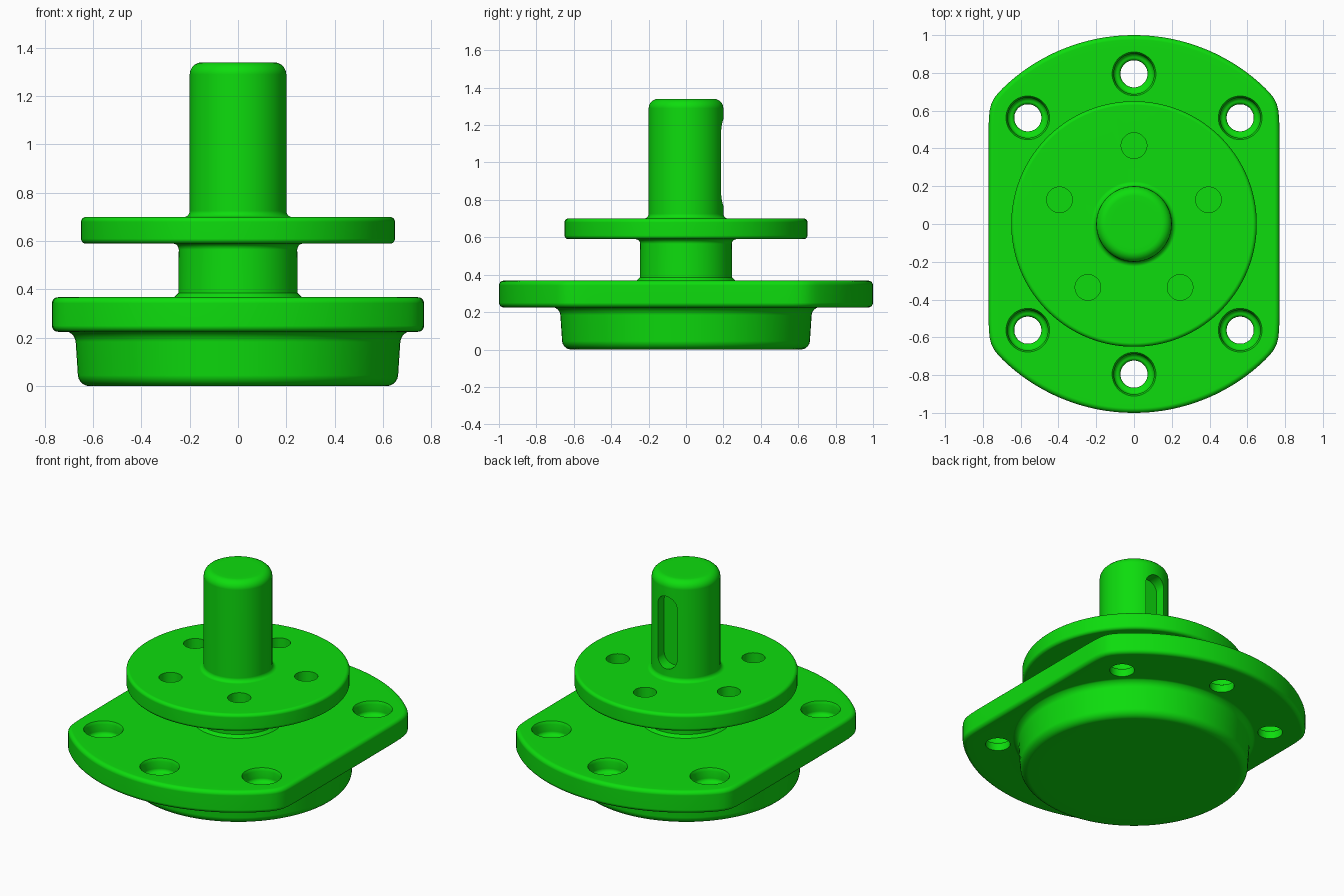
import bpy, bmesh, math
from mathutils import Vector, Matrix

if "Cube" in bpy.data.objects:
    bpy.data.objects.remove(bpy.data.objects["Cube"])

green = bpy.data.materials.new("bright green")
green.diffuse_color = (0.004, 0.72, 0.004, 1)
green.use_nodes = True
green.node_tree.nodes["Principled BSDF"].inputs["Base Color"].default_value = green.diffuse_color


def rounded(points, steps=5):
    """Turn (radius, z, fillet) corners into a profile with arcs."""
    out = []
    for i, p in enumerate(points):
        c, f = Vector(p[:2]), (p[2] if len(p) > 2 else 0)
        if not f:
            out.append(c)
            continue
        a = c + (Vector(points[i - 1][:2]) - c).normalized() * f
        b = c + (Vector(points[i + 1][:2]) - c).normalized() * f
        w = math.cos(math.pi / 4)
        for k in range(steps + 1):
            t = k / steps
            u, v, s = (1 - t) ** 2, 2 * t * (1 - t) * w, t * t
            out.append((a * u + c * v + b * s) / (u + v + s))
    return out


def lathe(name, points, seg=96, shape=lambda r, a: r):
    """Closed solid of rings; shape() can alter the radius by angle."""
    bm = bmesh.new()
    rings = []
    for r, z in rounded(points):
        ring = []
        for i in range(seg):
            a = 2 * math.pi * (i + 0.5) / seg
            q = shape(r, a)
            ring.append(bm.verts.new((q * math.cos(a), q * math.sin(a), z)))
        rings.append(ring)
    for lo, hi in zip(rings, rings[1:]):
        for i in range(seg):
            j = (i + 1) % seg
            bm.faces.new((lo[i], lo[j], hi[j], hi[i]))
    bm.faces.new(rings[0][::-1])
    bm.faces.new(rings[-1])
    bmesh.ops.recalc_face_normals(bm, faces=bm.faces)
    me = bpy.data.meshes.new(name)
    bm.to_mesh(me)
    bm.free()
    me.materials.append(green)
    ob = bpy.data.objects.new(name, me)
    bpy.context.collection.objects.link(ob)
    return ob


def combine(ob, other, operation):
    other.hide_render = True
    bpy.context.view_layer.objects.active = ob
    m = ob.modifiers.new("combine", 'BOOLEAN')
    m.operation, m.solver, m.object = operation, 'EXACT', other
    bpy.ops.object.modifier_apply(modifier=m.name)
    bpy.data.objects.remove(other, do_unlink=True)


def finish(ob):
    bpy.ops.object.select_all(action='DESELECT')
    ob.select_set(True)
    bpy.context.view_layer.objects.active = ob
    bpy.ops.object.shade_smooth_by_angle(angle=math.radians(35))
    m = ob.modifiers.new("flat_normals", 'WEIGHTED_NORMAL')
    m.keep_sharp = True


def flat_sided(r, a):
    """Circle with two soft-cornered flats at x = +-0.77."""
    d, p = 1 - r, 45
    return (r ** -p + (abs(math.cos(a)) / (0.77 - d)) ** p) ** (-1 / p)


# Mounting flange with flat sides, and the round boss under it
flange = lathe("mounting_flange", [
    (0.94, 0.225), (1.0, 0.225, 0.025), (1.0, 0.368, 0.025), (0.94, 0.368)],
    192, flat_sided)
boss = lathe("base_boss", [
    (0.55, 0), (0.66, 0, 0.045), (0.675, 0.228, 0.045), (0.724, 0.228), (0.724, 0.3)])
combine(flange, boss, 'UNION')

# Six counterbored bolt holes
for deg in (90, 270, 45, 135, 225, 315):
    a = math.radians(deg)
    hole = lathe("bolt_hole_cutter", [
        (0.072, 0.1), (0.072, 0.28, 0.015), (0.107, 0.285, 0.02),
        (0.107, 0.35), (0.116, 0.368), (0.13, 0.396)], 32)
    hole.data.transform(Matrix.Translation((0.795 * math.cos(a), 0.795 * math.sin(a), 0)))
    combine(flange, hole, 'DIFFERENCE')
finish(flange)

# Neck, disc and shaft turned as one piece
shaft = lathe("shaft_with_disc", [
    (0.27, 0.362), (0.247, 0.385), (0.245, 0.59, 0.025), (0.65, 0.59, 0.02),
    (0.65, 0.70, 0.02), (0.2, 0.70, 0.025), (0.2, 1.34, 0.05), (0.12, 1.34)])

# Five holes through the disc
for k in range(5):
    a = math.radians(90 + 72 * k)
    hole = lathe("disc_hole_cutter", [(0.068, 0.5), (0.068, 0.8)], 32)
    hole.data.transform(Matrix.Translation((0.415 * math.cos(a), 0.415 * math.sin(a), 0)))
    combine(shaft, hole, 'DIFFERENCE')

# Round-ended keyway on the back of the shaft
key = lathe("keyway_cutter", [(0.068, 0.125), (0.068, 0.3)], 32)
for v in key.data.vertices:
    x, y, z = v.co
    v.co = (x, z, 1.165 - y - (0.33 if y > 0 else 0))
bm = bmesh.new()
bm.from_mesh(key.data)
bmesh.ops.recalc_face_normals(bm, faces=bm.faces)
bm.to_mesh(key.data)
bm.free()
combine(shaft, key, 'DIFFERENCE')
finish(shaft)
